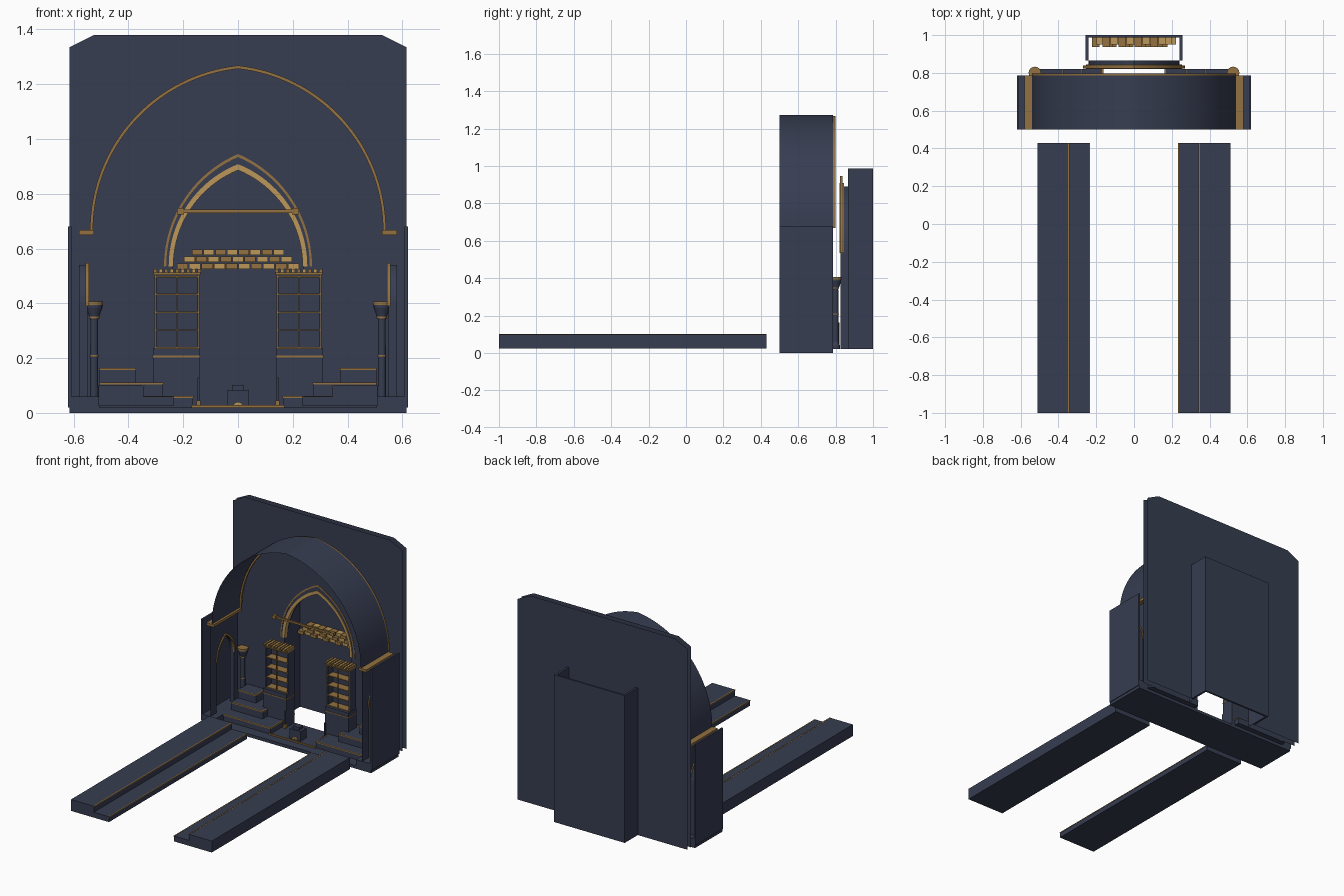
import bpy, bmesh, math

if "Cube" in bpy.data.objects:
    bpy.data.objects.remove(bpy.data.objects["Cube"])


def mat(name, rgb):
    m = bpy.data.materials.new(name)
    m.diffuse_color = (*rgb, 1)
    m.use_nodes = True
    m.node_tree.nodes["Principled BSDF"].inputs["Base Color"].default_value = m.diffuse_color
    return m


NAVY = mat("navy stone", (0.038, 0.047, 0.083))
GOLD = mat("dull gold", (0.29, 0.165, 0.052))
BRIGHT = mat("bright gold", (0.50, 0.31, 0.10))


def make(name, verts, faces, m, smooth=False):
    me = bpy.data.meshes.new(name)
    bm = bmesh.new()
    vs = [bm.verts.new(v) for v in verts]
    for f in faces:
        bm.faces.new([vs[i] for i in f])
    bmesh.ops.recalc_face_normals(bm, faces=bm.faces)
    for f in bm.faces:
        f.smooth = smooth
    bm.to_mesh(me)
    bm.free()
    me.materials.append(m)
    ob = bpy.data.objects.new(name, me)
    bpy.context.collection.objects.link(ob)
    return ob


def box(name, x0, x1, y0, y1, z0, z1, m=NAVY):
    v = [(x, y, z) for x in (x0, x1) for y in (y0, y1) for z in (z0, z1)]
    f = [(0, 1, 3, 2), (4, 6, 7, 5), (0, 4, 5, 1), (2, 3, 7, 6), (0, 2, 6, 4), (1, 5, 7, 3)]
    return make(name, v, f, m)


def arch(hw, z0, apex, n=20):
    """Pointed two-centre arch, from left springing to right springing."""
    h = apex - z0
    c = (h * h - hw * hw) / (2 * hw)
    r = hw + c
    a = math.atan2(h, c)
    left = [(c - r * math.cos(a * i / n), z0 + r * math.sin(a * i / n)) for i in range(n + 1)]
    return left + [(-x, z) for x, z in left[-2::-1]]


def sheet(name, pts, p0, p1, place, m, smooth=False):
    """Open path swept between two depths."""
    n = len(pts)
    v = [place(a, b, p0) for a, b in pts] + [place(a, b, p1) for a, b in pts]
    return make(name, v, [(i, i + 1, n + i + 1, n + i) for i in range(n - 1)], m, smooth)


def band(name, outer, inner, p0, p1, place, m):
    """Solid moulding between two matching paths."""
    n = len(outer)
    rings = [(outer, p0), (inner, p0), (inner, p1), (outer, p1)]
    v = [place(a, b, p) for path, p in rings for a, b in path]
    f = [(k * n + i, k * n + i + 1, (k + 1) % 4 * n + i + 1, (k + 1) % 4 * n + i)
         for k in range(4) for i in range(n - 1)]
    f += [(0, n, 2 * n, 3 * n), (n - 1, 2 * n - 1, 3 * n - 1, 4 * n - 1)]
    return make(name, v, f, m)


def lathe(name, cx, cy, prof, m=NAVY, n=16):
    v = [(cx + r * math.cos(2 * math.pi * i / n), cy + r * math.sin(2 * math.pi * i / n), z)
         for r, z in prof for i in range(n)]
    f = [(k * n + i, k * n + (i + 1) % n, (k + 1) * n + (i + 1) % n, (k + 1) * n + i)
         for k in range(len(prof) - 1) for i in range(n)]
    f += [tuple(range(n)), tuple(range(len(v) - n, len(v)))]
    return make(name, v, f, m)


def front(x, z, y):
    return (x, y, z)


# Floor slab
box("floor", -.615, .615, .5, .785, 0, .02)
box("floor_lip", -.17, .17, .56, .57, .02, .028, GOLD)

# Two parallel wall sheets with a pointed opening, and the reveal between them
door = [(-.24, .02)] + arch(.24, .53, .89) + [(.24, .02)]
outline = [(.615, .02), (.615, 1.335), (.525, 1.38), (-.525, 1.38), (-.615, 1.335), (-.615, .02)]
for name, y in (("front_wall", .825), ("rear_wall", .865)):
    pts = door + outline
    make(name, [(x, y, z) for x, z in pts], [tuple(range(len(pts)))], NAVY)
sheet("opening_reveal", door, .825, .865, front, NAVY)

# Rear recess: three walls, open above and below
for s in (-1, 1):
    a, b = sorted((s * .242, s * .256))
    box("recess_side", a, b, .865, .999, .02, .985)
box("recess_back", -.256, .256, .988, 1, .02, .985)

# Opening mouldings
band("outer_arch_trim", arch(.27, .535, .945), arch(.262, .535, .934), .823, .838, front, GOLD)
band("inner_arch_trim", arch(.253, .535, .908), arch(.236, .535, .886), .82, .845, front, BRIGHT)

# Vault and its edge moulding
sheet("vault", arch(.54, .667, 1.272, 32), .5, .785, front, NAVY, True)
band("vault_trim", arch(.54, .667, 1.268, 32), arch(.529, .667, 1.256, 32), .785, .798, front, GOLD)

# Hanging bar with end knobs
box("bar", -.215, .215, .675, .687, .73, .742, GOLD)
for s in (-1, 1):
    box("bar_knob", s * .21 - .012, s * .21 + .012, .67, .692, .725, .747, GOLD)

# Staggered brick courses
for row, (half, z, count) in enumerate(((.225, .525, 10), (.2, .55, 9), (.17, .576, 8))):
    w = 2 * half / count
    for i in range(count):
        x = -half + i * w
        d = .012 * ((i + row) % 2)
        box("brick", x + .002, x + w - .002, .937 + d, .988, z, z + .021,
            BRIGHT if (i + row) % 2 else GOLD)

# Centre block with stepped top and half disc
box("centre_block", -.04, .04, .59, .65, .02, .083)
box("centre_block_top", -.022, .022, .6, .64, .083, .102)
half = [(.018 * math.cos(math.pi * i / 12), .022 + .018 * math.sin(math.pi * i / 12)) for i in range(13)]
band("half_disc", half, [(x * .4, .022 + (z - .022) * .4) for x, z in half], .582, .59, front, BRIGHT)

for s in (-1, 1):
    def sbox(name, x0, x1, *rest):
        a, b = sorted((s * x0, s * x1))
        return box(name, a, b, *rest)

    def side(y, z, x):
        return (s * x, y + .655, z)

    # Walkway: high outer lane, low inner lane, gold lips
    sbox("walkway_high", .345, .51, -1, .43, .025, .1)
    sbox("walkway_low", .235, .345, -1, .43, .025, .06)
    sbox("walkway_lip", .341, .349, -1, .43, .096, .101, GOLD)
    sbox("walkway_low_lip", .233, .239, -1, .43, .056, .061, GOLD)

    # Three-tier steps
    for x, y, z0, z1 in ((.165, .57, .02, .06), (.275, .65, .06, .11), (.375, .72, .11, .163)):
        sbox("step", x, .505, y, .82, z0, z1)
        sbox("step_front_lip", x - .002, .505, y - .003, y + .004, z1 - .006, z1 + .001, GOLD)
        sbox("step_side_lip", x - .003, x + .004, y, .82, z1 - .006, z1 + .001, GOLD)
    sbox("side_plinth", .505, .608, .5, .785, .02, .06)

    # Side walls: outer wall, and an inner sheet with a pointed niche
    sbox("outer_side_wall", .608, .62, .5, .785, .02, .68)
    niche = [(-.09, .06)] + arch(.09, .39, .54, 10) + [(.09, .06)]
    pts = niche + [(.13, .06), (.13, .655), (-.155, .655), (-.155, .06)]
    make("inner_side_wall", [side(y, z, .55) for y, z in pts], [tuple(range(len(pts)))], NAVY)
    sheet("niche_reveal", niche, .55, .58, side, NAVY)
    band("niche_trim", arch(.097, .39, .548, 10), arch(.086, .39, .534, 10), .543, .556, side, GOLD)
    sbox("impost", .525, .58, .5, .785, .65, .667, GOLD)

    # Corner column
    lathe("column", s * .525, .8, [(.024, .02), (.024, .04), (.018, .05), (.015, .06), (.014, .34),
                                   (.018, .35), (.03, .385), (.03, .4)])
    for z, r in ((.205, .017), (.345, .019)):
        lathe("column_ring", s * .525, .8, [(r, z), (r, z + .006)], GOLD)
    lathe("capital_plate", s * .525, .8, [(.033, .393), (.033, .406)], GOLD)

    # Bookcase on a cabinet, with gold shelves and toothed cornice
    sbox("cabinet", .14, .31, .70, .785, .02, .235)
    sbox("cabinet_band", .138, .312, .697, .785, .203, .209, GOLD)
    sbox("case_back", .14, .305, .772, .785, .235, .505)
    for x in (.14, .297):
        sbox("case_side", x, x + .008, .72, .775, .235, .505)
    for x in (.14, .2205, .301):
        sbox("case_stile", x, x + .004, .716, .722, .235, .505, GOLD)
    for z in (.235, .3, .365, .43, .494):
        sbox("shelf", .14, .305, .718, .775, z, z + .005, GOLD)
    sbox("cornice", .137, .309, .71, .785, .503, .513, GOLD)
    for i in range(9):
        x = .135 + i * .02
        sbox("cornice_tooth", x, x + .013, .702, .785, .513, .525, BRIGHT if i % 2 else GOLD)
    sbox("door_post", .14, .147, .69, .70, .02, .13)
    sbox("door_post_foot", .136, .151, .683, .70, .02, .045, GOLD)
